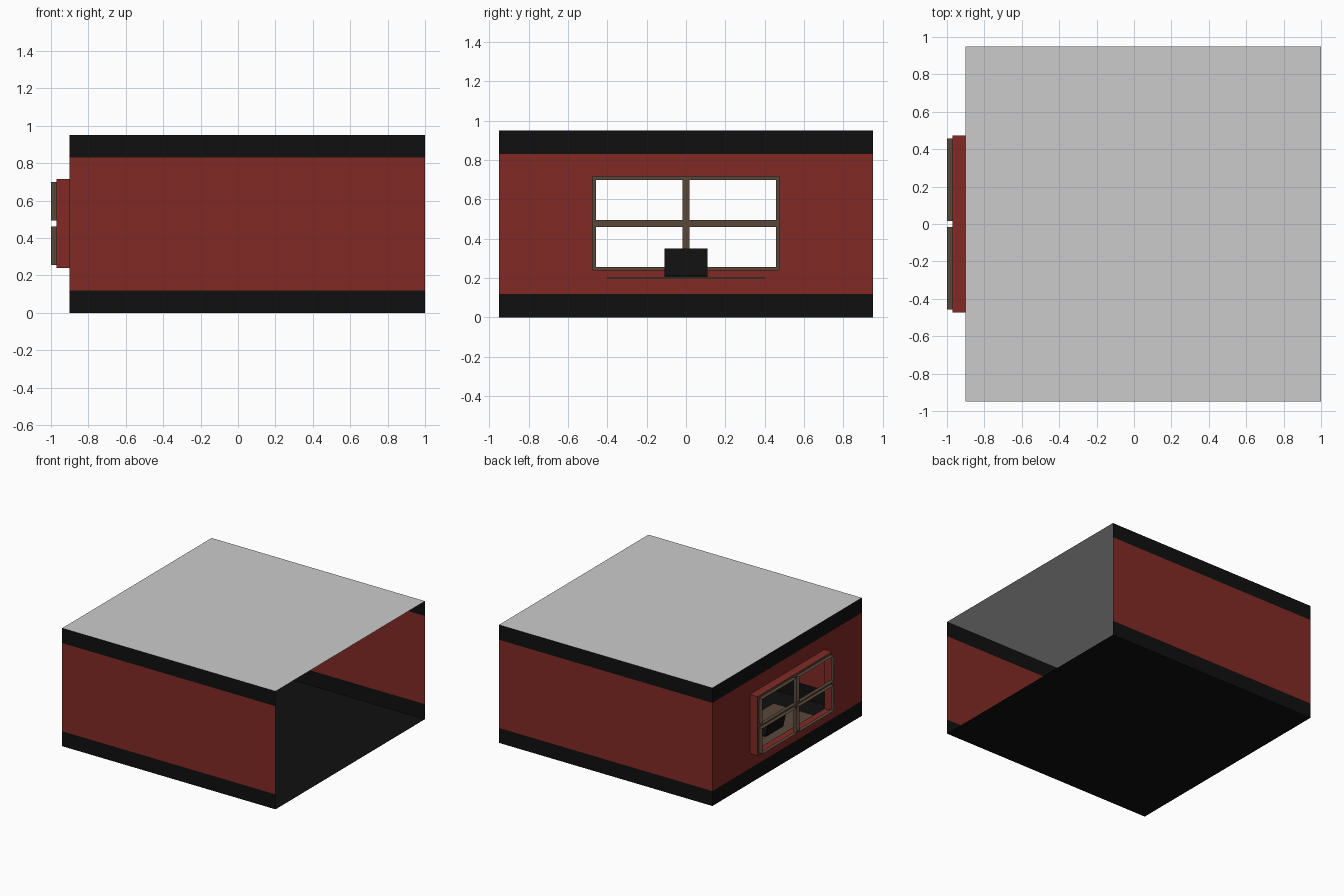
import bpy, bmesh
from mathutils import Vector

if "Cube" in bpy.data.objects:
    bpy.data.objects.remove(bpy.data.objects["Cube"])


def mat(name, rgb):
    m = bpy.data.materials.new(name)
    m.diffuse_color = (*rgb, 1)
    m.use_nodes = True
    m.node_tree.nodes["Principled BSDF"].inputs["Base Color"].default_value = m.diffuse_color
    return m


RED = mat("brick_red", (0.22, 0.023, 0.018))
BLACK = mat("black", (0.005, 0.005, 0.005))
BROWN = mat("dark_wood", (0.10, 0.064, 0.043))


def sheet(name, quads, material=None):
    """One object from flat quads, each given as corner + two edge vectors."""
    bm = bmesh.new()
    for corner, a, b in quads:
        c, a, b = Vector(corner), Vector(a), Vector(b)
        bm.faces.new([bm.verts.new(p) for p in (c, c + a, c + a + b, c + b)])
    bmesh.ops.remove_doubles(bm, verts=bm.verts, dist=1e-4)
    me = bpy.data.meshes.new(name)
    bm.to_mesh(me)
    bm.free()
    ob = bpy.data.objects.new(name, me)
    bpy.context.collection.objects.link(ob)
    if material:
        me.materials.append(material)
    return ob


def x_rect(x, y0, y1, z0, z1):
    return ((x, y0, z0), (0, y1 - y0, 0), (0, 0, z1 - z0))


def tube(x0, x1, y0, y1, z0, z1):
    """Open rectangular sleeve running along x."""
    d, w, h = (x1 - x0, 0, 0), (0, y1 - y0, 0), (0, 0, z1 - z0)
    return [((x0, y0, z0), d, w), ((x0, y0, z1), d, w),
            ((x0, y0, z0), d, h), ((x0, y1, z0), d, h)]


def box(name, x0, x1, y0, y1, z0, z1, material):
    return sheet(name, tube(x0, x1, y0, y1, z0, z1)
                 + [x_rect(x, y0, y1, z0, z1) for x in (x0, x1)], material)


X0, X1, Y, H = -0.9, 1.0, 0.95, 0.95
Z1, Z2 = 0.12, 0.83            # skirting and cornice heights
WY, W0, W1 = 0.474, 0.24, 0.716  # window opening

# floor and ceiling
sheet("floor", [((X0, -Y, 0), (X1 - X0, 0, 0), (0, 2 * Y, 0))], BLACK)
sheet("ceiling", [((X0, -Y, H), (X1 - X0, 0, 0), (0, 2 * Y, 0))])

# three walls in horizontal strips; the x = 1 side is open
for name, z0, z1, m in (("skirting", 0, Z1, BLACK), ("cornice", Z2, H, BLACK),
                        ("wall", Z1, Z2, RED)):
    quads = [((X0, y, z0), (X1 - X0, 0, 0), (0, 0, z1 - z0)) for y in (-Y, Y)]
    if name == "wall":
        # window wall left open around the bay
        quads += [x_rect(X0, -Y, -WY, z0, z1), x_rect(X0, WY, Y, z0, z1),
                  x_rect(X0, -WY, WY, z0, W0), x_rect(X0, -WY, WY, W1, z1)]
    else:
        quads.append(x_rect(X0, -Y, Y, z0, z1))
    sheet(name, quads, m)

# projecting window surround
XF = -0.97
sheet("window_surround", tube(XF, X0, -WY, WY, W0, W1), RED)

# window frame: flat grid with four projecting pane rims
ys = [-WY, -0.457, -0.017, 0.017, 0.457, WY]
zs = [W0, 0.257, 0.461, 0.495, 0.699, W1]
grid, rims = [], []
for i in range(5):
    for j in range(5):
        cell = (ys[i], ys[i + 1], zs[j], zs[j + 1])
        if i % 2 and j % 2:
            rims += tube(-1.0, XF, *cell)
        else:
            grid.append(x_rect(XF, *cell))
sheet("window_frame", grid + rims, BROWN)

# desk shelf under the window
box("desk_shelf", X0, -0.5, -0.4, 0.4, 0.195, 0.205, BROWN)

# open laptop: base and tilted screen
box("laptop_base", -0.78, -0.64, -0.11, 0.11, 0.205, 0.213, BLACK)
screen = box("laptop_screen", -0.788, -0.78, -0.11, 0.11, 0.207, 0.35, BLACK)
for v in screen.data.vertices:
    if v.co.z > 0.3:
        v.co.x -= 0.035
